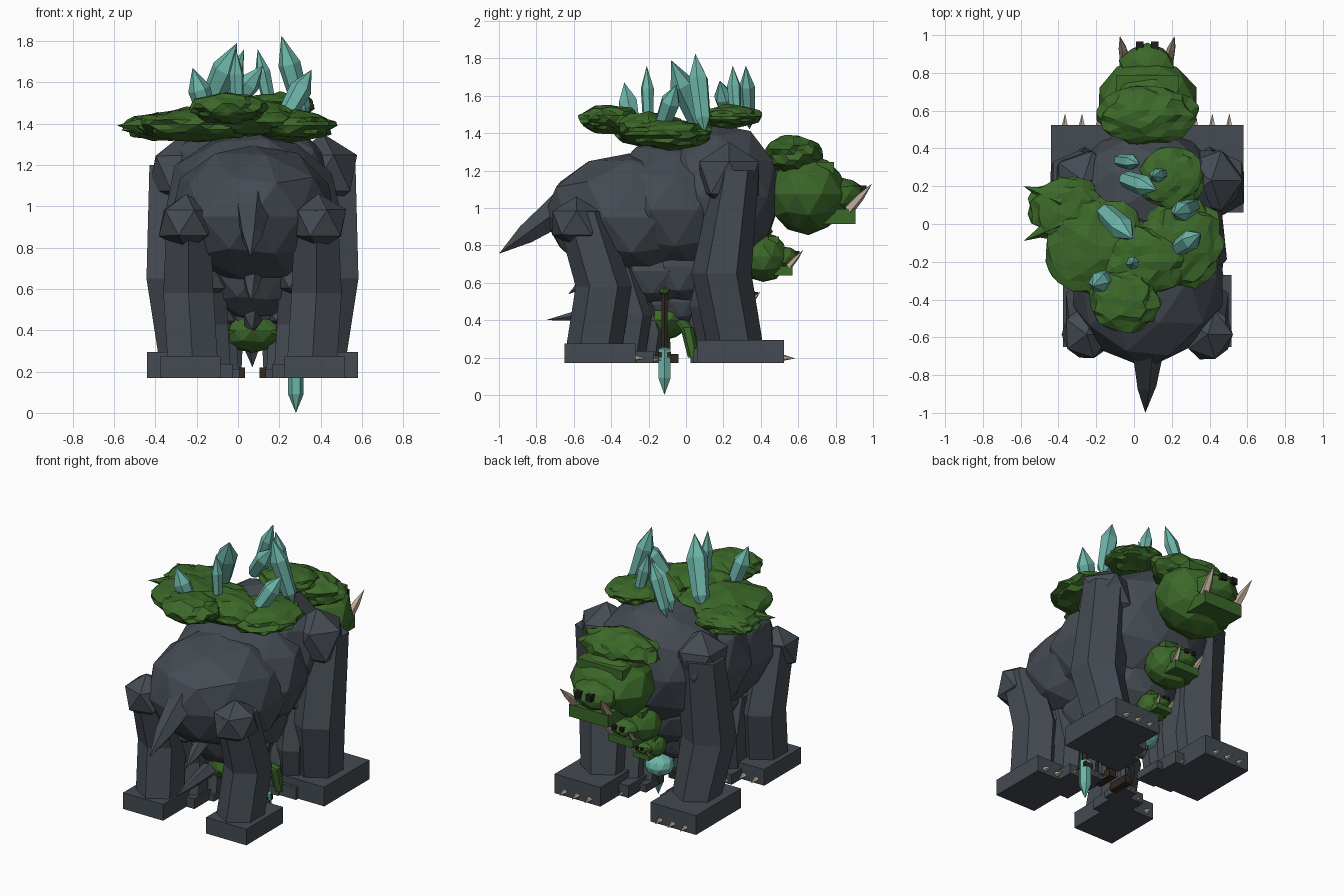
import bpy, bmesh, math, random
from mathutils import Vector

if "Cube" in bpy.data.objects:
    bpy.data.objects.remove(bpy.data.objects["Cube"])

random.seed(4)
CX, GROUND = 0.07, 0.17


def material(name, rgb):
    m = bpy.data.materials.new(name)
    m.diffuse_color = (*rgb, 1)
    m.use_nodes = True
    m.node_tree.nodes["Principled BSDF"].inputs["Base Color"].default_value = m.diffuse_color
    return m


ROCK = material("rock", (0.058, 0.070, 0.085))
MOSS = material("moss", (0.045, 0.14, 0.022))
CRYSTAL = material("crystal", (0.15, 0.46, 0.39))
BONE = material("bone", (0.50, 0.40, 0.30))
DARK = material("dark", (0.012, 0.012, 0.012))
WOOD = material("wood", (0.03, 0.02, 0.015))

# Placement of the current creature: scale about the ground point under it
S = 1.0


def finish(name, bm, mat):
    """Scale toward the ground centre by S and store as a flat shaded object."""
    o = Vector((CX, 0, GROUND))
    for v in bm.verts:
        v.co = o + (v.co - o) * S
    bmesh.ops.recalc_face_normals(bm, faces=bm.faces)
    me = bpy.data.meshes.new(name)
    bm.to_mesh(me)
    bm.free()
    me.materials.append(mat)
    ob = bpy.data.objects.new(name, me)
    bpy.context.collection.objects.link(ob)
    return ob


def blob(name, c, r, mat, sub=2, rough=0.05):
    bm = bmesh.new()
    bmesh.ops.create_icosphere(bm, subdivisions=sub, radius=1)
    for v in bm.verts:
        k = 1 + random.uniform(-rough, rough)
        v.co = Vector(c) + Vector([a * b * k for a, b in zip(v.co, r)])
    return finish(name, bm, mat)


def box(name, x, y, z, mat):
    bm = bmesh.new()
    bmesh.ops.create_cube(bm, size=1)
    for v in bm.verts:
        v.co = Vector([sum(e) / 2 + (e[1] - e[0]) * a for a, e in zip(v.co, (x, y, z))])
    return finish(name, bm, mat)


def skin(bm, rings):
    n = len(rings[0])
    for a, b in zip(rings, rings[1:]):
        for i in range(n):
            bm.faces.new((a[i], a[(i + 1) % n], b[(i + 1) % n], b[i]))


def limb(name, path, mat, n=6):
    """Horizontal rings (x, y, z, rx, ry) skinned into a jointed limb."""
    bm = bmesh.new()
    rings = [[bm.verts.new((x + rx * math.cos((i + .5) * math.tau / n),
                            y + ry * math.sin((i + .5) * math.tau / n), z))
              for i in range(n)] for x, y, z, rx, ry in path]
    skin(bm, rings)
    bm.faces.new(rings[0])
    bm.faces.new(rings[-1])
    return finish(name, bm, mat)


def spear(name, base, tip, prof, mat, n=6):
    """Turned spike from base to tip; prof holds (fraction, radius)."""
    base, d = Vector(base), Vector(tip) - Vector(base)
    rot = d.to_track_quat('Z', 'Y').to_matrix()
    bm = bmesh.new()
    skin(bm, [[bm.verts.new(base + d * t + rot @ Vector((r * math.cos(i * math.tau / n),
                                                         r * math.sin(i * math.tau / n), 0)))
               for i in range(n)] for t, r in prof])
    bmesh.ops.remove_doubles(bm, verts=bm.verts, dist=1e-5)
    return finish(name, bm, mat)


def crystal(name, base, tip, r):
    spear(name, base, tip, [(0, 0), (.18, r * .8), (.68, r), (1, 0)], CRYSTAL)


def head(tag):
    blob(tag + "head", (CX, .655, 1.075), (.265, .215, .215), MOSS, 2, .04)
    blob(tag + "head_moss", (CX, .575, 1.285), (.26, .15, .10), MOSS, 3, .11)
    box(tag + "brow", (CX - .165, CX + .165), (.70, .79), (1.185, 1.245), MOSS)
    blob(tag + "muzzle", (CX, .83, 1.07), (.15, .125, .09), MOSS, 2, .05)
    box(tag + "jaw", (CX - .14, CX + .14), (.70, .905), (.915, .995), MOSS)
    for s in (-1, 1):
        box(tag + "nostril", (CX + s * .04 - .02, CX + s * .04 + .02), (.92, .965), (1.08, 1.12), DARK)
        spear(tag + "tusk", (CX + s * .115, .87, .99), (CX + s * .145, .995, 1.13),
              [(0, .03), (.5, .022), (1, 0)], BONE, 5)


def beast(tag, tail=True):
    blob(tag + "rump", (CX, -.29, .95), (.41, .46, .35), ROCK, 2, .04)
    blob(tag + "belly", (CX, -.06, .99), (.43, .40, .38), ROCK, 2, .04)
    blob(tag + "chest", (CX, .17, 1.06), (.42, .34, .40), ROCK, 2, .04)
    head(tag)
    if tail:
        # Tail: thick root, drooping tip
        spear(tag + "tail", (CX, -.62, 1.03), (CX - .01, -1.0, .755),
              [(0, .10), (.4, .07), (.62, .055), (1, 0)], ROCK, 5)
    for s in (-1, 1):
        # Front legs with shoulder, foot and claws
        blob(tag + "shoulder", (CX + s * .34, .23, 1.16), (.18, .18, .19), ROCK, 1, .05)
        limb(tag + "front_leg", [(CX + s * .36, .27, 1.2, .16, .12),
                                 (CX + s * .37, .19, .65, .165, .16),
                                 (CX + s * .33, .26, .28, .145, .15)], ROCK)
        f = CX + s * .345
        box(tag + "front_foot", (f - .165, f + .165), (.06, .525), (.17, .295), ROCK)
        # Hind legs with hip, foot and claws
        blob(tag + "hip", (CX + s * .32, -.585, .92), (.145, .15, .14), ROCK, 1, .04)
        limb(tag + "hind_leg", [(CX + s * .31, -.56, .98, .12, .14),
                                (CX + s * .31, -.44, .58, .14, .15),
                                (CX + s * .29, -.49, .26, .14, .15)], ROCK)
        h = CX + s * .30
        box(tag + "hind_foot", (h - .145, h + .145), (-.65, -.27), (.17, .275), ROCK)
        for k in (-.09, 0, .09):
            spear(tag + "front_claw", (f + k, .51, .2), (f + k, .585, .195), [(0, .02), (1, 0)], BONE, 5)
            spear(tag + "hind_claw", (h + k, -.28, .2), (h + k, -.21, .195), [(0, .02), (1, 0)], BONE, 5)


# The great beast and the two smaller ones sheltering beneath it
for S, tag in ((1, "great_"), (.63, "middle_"), (.40, "small_")):
    beast(tag, S > .5)
S = 1.0
spear("small_tail", (CX, -.40, .45), (CX, -.75, .40), [(0, .05), (.5, .03), (1, 0)], ROCK, 5)

# Moss mats on the back
for c, r in [((-.36, .08, 1.385), (.20, .17, .065)), ((-.19, -.12, 1.395), (.28, .25, .08)),
             ((-.05, -.41, 1.475), (.18, .16, .075)), ((.25, -.09, 1.39), (.22, .24, .075)),
             ((.20, .24, 1.49), (.17, .16, .06)), ((.05, -.2, 1.43), (.22, .18, .085))]:
    blob("back_moss", c, r, MOSS, 3, .12)
for y0, y1 in ((.13, .20), (.02, -.09)):
    spear("moss_point", (-.38, y0, 1.39), (-.585, y1, 1.39), [(0, .07), (1, 0)], MOSS, 5)

# Crystals growing from the back: base, tip, radius
for b, t, r in [((-.12, -.27, 1.35), (-.22, -.33, 1.67), .055), ((0, -.2, 1.38), (-.01, -.21, 1.76), .036),
                ((-.18, .09, 1.40), (-.005, -.08, 1.79), .065), ((.20, -.15, 1.38), (.355, -.05, 1.66), .055),
                ((.33, .1, 1.40), (.21, .05, 1.825), .055), ((.17, .27, 1.42), (.095, .25, 1.76), .038),
                ((-.08, .25, 1.42), (.12, .18, 1.68), .055), ((-.10, .34, 1.42), (.03, .32, 1.76), .042)]:
    crystal("back_crystal", b, t, r)

# Little mossy figure crouching under the beasts
blob("figure_body", (CX, -.135, .40), (.175, .16, .11), MOSS, 2, .05)
for s in (-1, 1):
    for y0, y1 in ((-.24, -.35), (-.03, .04)):
        limb("figure_limb", [(CX + s * .10, y0, .40, .035, .035), (CX + s * .19, (y0 + y1) / 2, .36, .035, .035),
                             (CX + s * .20, y1, .20, .03, .03)], MOSS)
    limb("figure_leg", [(CX + s * .07, -.12, .40, .03, .03), (CX + s * .075, -.11, .2, .025, .03)], ROCK)
    box("figure_boot", (CX + s * .06 - .025, CX + s * .06 + .025), (-.18, -.04), (.17, .22), WOOD)
blob("glowing_orb", (CX, .17, .36), (.09, .09, .07), CRYSTAL, 2, .02)
spear("orb_spike", (CX, .17, .31), (CX, .17, .22), [(0, .04), (1, 0)], ROCK, 5)

# Crystal spear planted in the ground
spear("spear_shaft", (.28, -.115, .2), (.28, -.115, .56), [(0, 0), (0, .02), (1, .02), (1, 0)], WOOD)
box("spear_guard", (.25, .31), (-.15, -.08), (.20, .23), WOOD)
blob("spear_knob", (.28, -.115, .555), (.03, .03, .025), MOSS, 1, .02)
spear("spear_blade", (.28, -.115, .26), (.28, -.115, 0), [(0, 0), (.05, .038), (.65, .038), (1, 0)], CRYSTAL)
